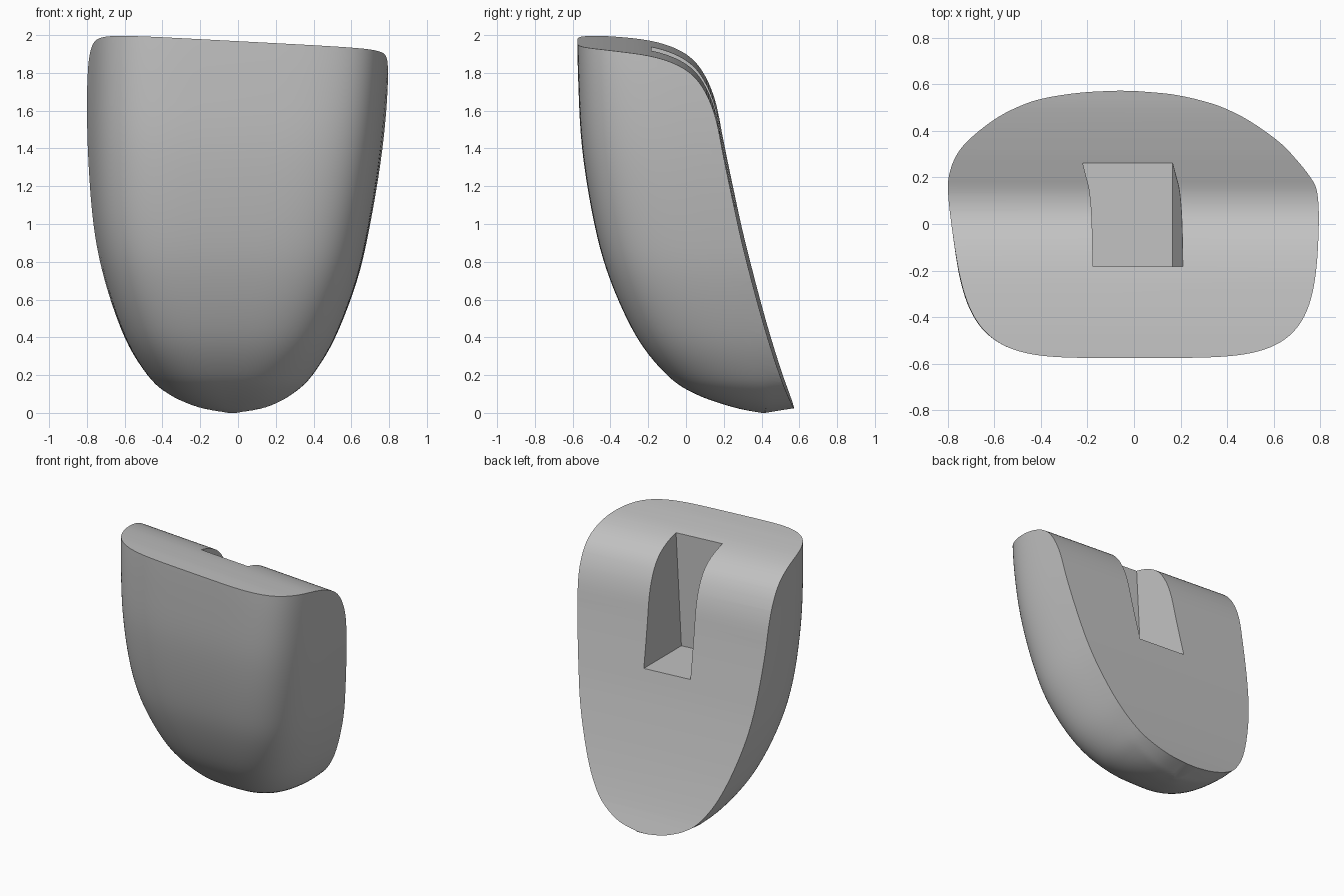
import bpy
import bmesh
from math import cos, sin, pi, radians

cube = bpy.data.objects.get("Cube")
if cube:
    bpy.data.objects.remove(cube, do_unlink=True)

TILT = 0.053  # sideways lean of the top and slot

GREY = (0.55, 0.55, 0.55, 1)
grey = bpy.data.materials.new("plain grey")
grey.use_nodes = True
grey.diffuse_color = GREY
grey.node_tree.nodes["Principled BSDF"].inputs["Base Color"].default_value = GREY


def spline(points, steps):
    """Smooth curve through a short list of tuples."""
    p = [points[0]] + points + [points[-1]]
    out = []
    for a, b, c, d in zip(p, p[1:], p[2:], p[3:]):
        for i in range(steps):
            t = i / steps
            out.append([0.5 * (2 * q + (r - o) * t + (2 * o - 5 * q + 4 * r - s) * t * t
                               + (3 * q - o - 3 * r + s) * t ** 3)
                        for o, q, r, s in zip(a, b, c, d)])
    return out + [list(points[-1])]


def loft(name, rings):
    """Closed solid through rings that have equal point counts."""
    bm = bmesh.new()
    vs = [[bm.verts.new(co) for co in ring] for ring in rings]
    n = len(rings[0])
    for a, b in zip(vs, vs[1:]):
        for i in range(n):
            j = (i + 1) % n
            bm.faces.new((a[i], a[j], b[j], b[i]))
    bm.faces.new(vs[0][::-1])
    bm.faces.new(vs[-1])
    bmesh.ops.recalc_face_normals(bm, faces=bm.faces)
    mesh = bpy.data.meshes.new(name)
    bm.to_mesh(mesh)
    bm.free()
    mesh.materials.append(grey)
    ob = bpy.data.objects.new(name, mesh)
    bpy.context.collection.objects.link(ob)
    return ob


# Rounded shell: height, right edge, left edge, front, back, squareness
stations = [
    (0.0, -0.07, 0.01, 0.40, 0.58, 2.4),
    (0.03, -0.22, 0.16, 0.25, 0.57, 2.6),
    (0.1, -0.37, 0.29, 0.05, 0.54, 2.9),
    (0.2, -0.48, 0.395, -0.10, 0.50, 3.2),
    (0.4, -0.60, 0.515, -0.26, 0.44, 3.7),
    (0.7, -0.705, 0.63, -0.40, 0.36, 4.1),
    (1.0, -0.765, 0.70, -0.485, 0.28, 4.3),
    (1.4, -0.795, 0.765, -0.55, 0.20, 4.5),
    (1.8, -0.80, 0.80, -0.572, 0.13, 4.7),
    (2.15, -0.80, 0.81, -0.577, 0.10, 4.7),
]
SEGMENTS = 80


def lifted(x, y, z):
    """Turn the lower tip up slightly towards the back."""
    rise = min(max((y - 0.42) / 0.15, 0), 1)
    return (x, y, z + 0.025 * rise * max(1 - z / 0.3, 0))


rings = []
for z, x0, x1, front, back, power in spline(stations, 5):
    mid, half = (x0 + x1) / 2, (x1 - x0) / 2
    ring = [lifted(x1, 0.9, z)]
    for k in range(SEGMENTS + 1):
        c, s = cos(pi * k / SEGMENTS), max(sin(pi * k / SEGMENTS), 0)
        depth = s ** (2 / power)
        # The sides draw in towards the front, more on one side
        taper = (0.025 if c > 0 else 0.06) * z * depth
        wide = abs(c) ** (2 / power) * (1 if c > 0 else -1) * (1 - taper)
        ring.append(lifted(mid + half * wide, back - (back - front) * depth, z))
    ring.append(lifted(x0, 0.9, z))
    rings.append(ring)
body = loft("body", rings)

# Curved top and back, swept sideways with a slight lean
profile = spline([(-0.8, 1.975), (-0.58, 1.968), (-0.4, 1.957), (-0.2, 1.932),
                  (-0.06, 1.89), (0.04, 1.825), (0.11, 1.725), (0.16, 1.59),
                  (0.2, 1.39), (0.25, 1.15), (0.31, 0.88), (0.41, 0.5),
                  (0.5, 0.21), (0.573, 0.02), (0.64, -0.15)], 5)
outline = profile + [(-0.8, -0.15)]
back_cutter = loft("back_cutter", [[(x, y, z - TILT * x) for y, z in outline] for x in (-1, 1)])

# Square slot in the back, leaning with the top
slot = [(-0.192, -0.182), (0.194, -0.182), (0.194, 0.9), (-0.192, 0.9)]
slot_cutter = loft("slot_cutter", [
    [(x + TILT * (z - 1.63), y, z - TILT * x) for x, y in slot] for z in (1.093, 2.3)])

# Cut the body to shape
bpy.context.view_layer.objects.active = body
for cutter, operation in ((back_cutter, 'INTERSECT'), (slot_cutter, 'DIFFERENCE')):
    cutter.hide_render = True
    mod = body.modifiers.new(cutter.name, 'BOOLEAN')
    mod.object = cutter
    mod.operation = operation
    mod.solver = 'EXACT'
    bpy.ops.object.modifier_apply(modifier=mod.name)
    bpy.data.objects.remove(cutter, do_unlink=True)

# Smooth faces, sharp rims
bpy.ops.object.select_all(action='DESELECT')
body.select_set(True)
bpy.ops.object.shade_smooth_by_angle(angle=radians(30))
